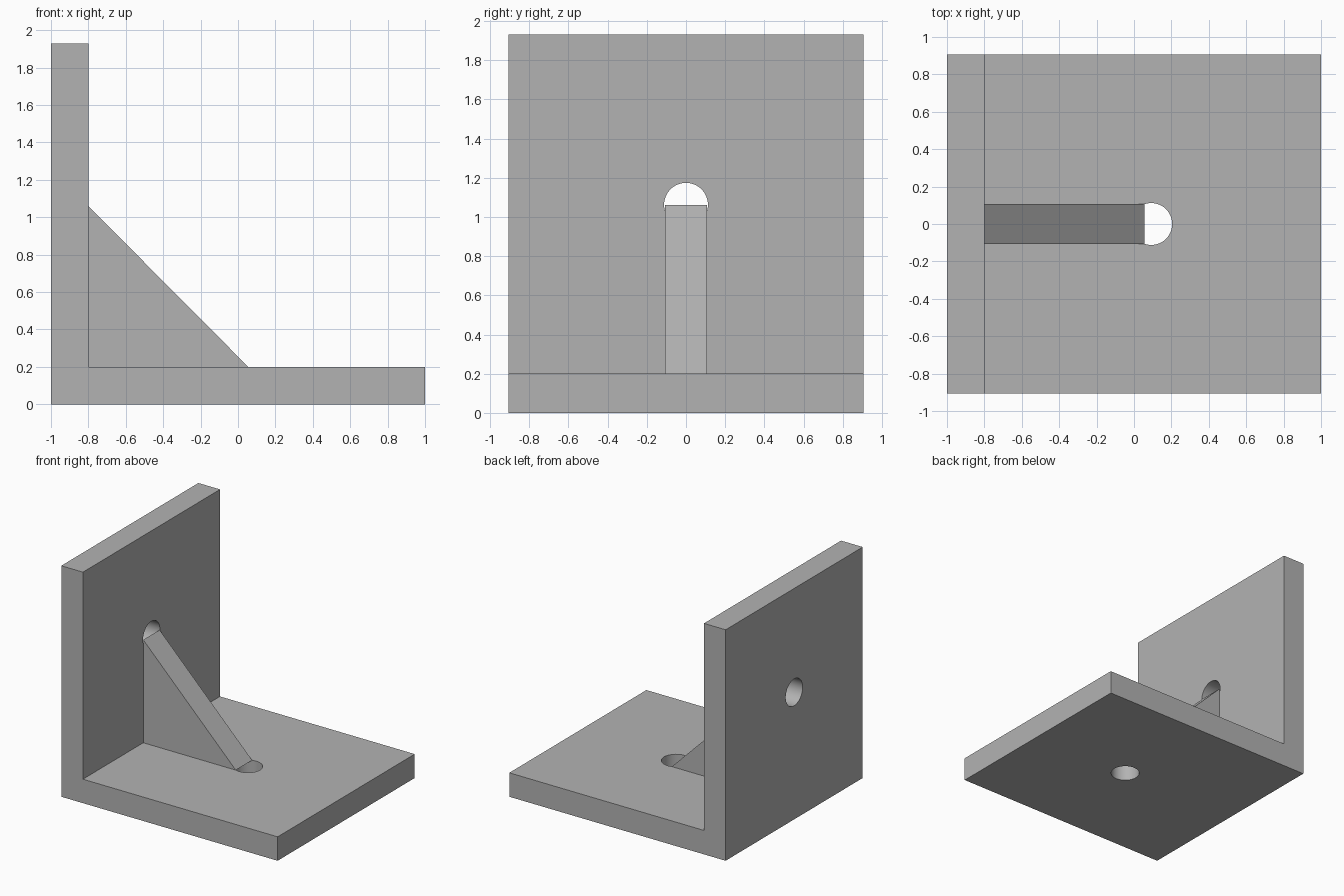
import bpy
import math
from mathutils import Vector

if "Cube" in bpy.data.objects:
    bpy.data.objects.remove(bpy.data.objects["Cube"])

HALF_DEPTH, HEIGHT, THICK = 0.905, 1.93, 0.2
INNER_X = -1 + THICK
RIB_HALF, RIB_TOP, RIB_END = 0.108, 1.06, 0.055
HOLE_RADIUS = 0.112

grey = bpy.data.materials.new("neutral_grey")
grey.use_nodes = True
colour = (0.45, 0.45, 0.45, 1)
grey.diffuse_color = colour
grey.node_tree.nodes["Principled BSDF"].inputs["Base Color"].default_value = colour


def extrude_profile(name, profile, half):
    """Extrude an anticlockwise XZ profile symmetrically along Y."""
    n = len(profile)
    verts = [(x, y, z) for y in (-half, half) for x, z in profile]
    faces = [list(range(n)), list(range(2 * n - 1, n - 1, -1))]
    for i in range(n):
        j = (i + 1) % n
        faces.append([j, i, i + n, j + n])
    mesh = bpy.data.meshes.new(name)
    mesh.from_pydata(verts, [], faces)
    mesh.materials.append(grey)
    obj = bpy.data.objects.new(name, mesh)
    bpy.context.collection.objects.link(obj)
    return obj


def drill(target, centre, axis):
    """Cut a round through hole along the given axis."""
    bpy.ops.mesh.primitive_cylinder_add(
        vertices=48, radius=HOLE_RADIUS, depth=THICK * 2, location=centre,
        rotation=Vector((0, 0, 1)).rotation_difference(Vector(axis)).to_euler())
    cutter = bpy.context.object
    cutter.name = "hole_cutter"
    cutter.hide_render = True
    cutter.data.materials.append(grey)
    mod = target.modifiers.new("hole", "BOOLEAN")
    mod.operation, mod.solver, mod.object = "DIFFERENCE", "EXACT", cutter
    bpy.ops.object.select_all(action="DESELECT")
    target.select_set(True)
    bpy.context.view_layer.objects.active = target
    bpy.ops.object.modifier_apply(modifier=mod.name)
    bpy.data.objects.remove(cutter)


# L-shaped body: base plate and upright plate in one piece
body = extrude_profile("angle_plate", [
    (-1, 0), (1, 0), (1, THICK), (INNER_X, THICK),
    (INNER_X, HEIGHT), (-1, HEIGHT)], HALF_DEPTH)

# Bolt holes, partly hidden by the ends of the rib
drill(body, (0.092, 0, THICK / 2), (0, 0, 1))
drill(body, (-1 + THICK / 2, 0, RIB_TOP + 0.002), (1, 0, 0))
bpy.ops.object.shade_smooth_by_angle(angle=math.radians(30))

# Triangular stiffening rib
extrude_profile("gusset_rib", [
    (INNER_X, THICK), (RIB_END, THICK), (INNER_X, RIB_TOP)], RIB_HALF)
